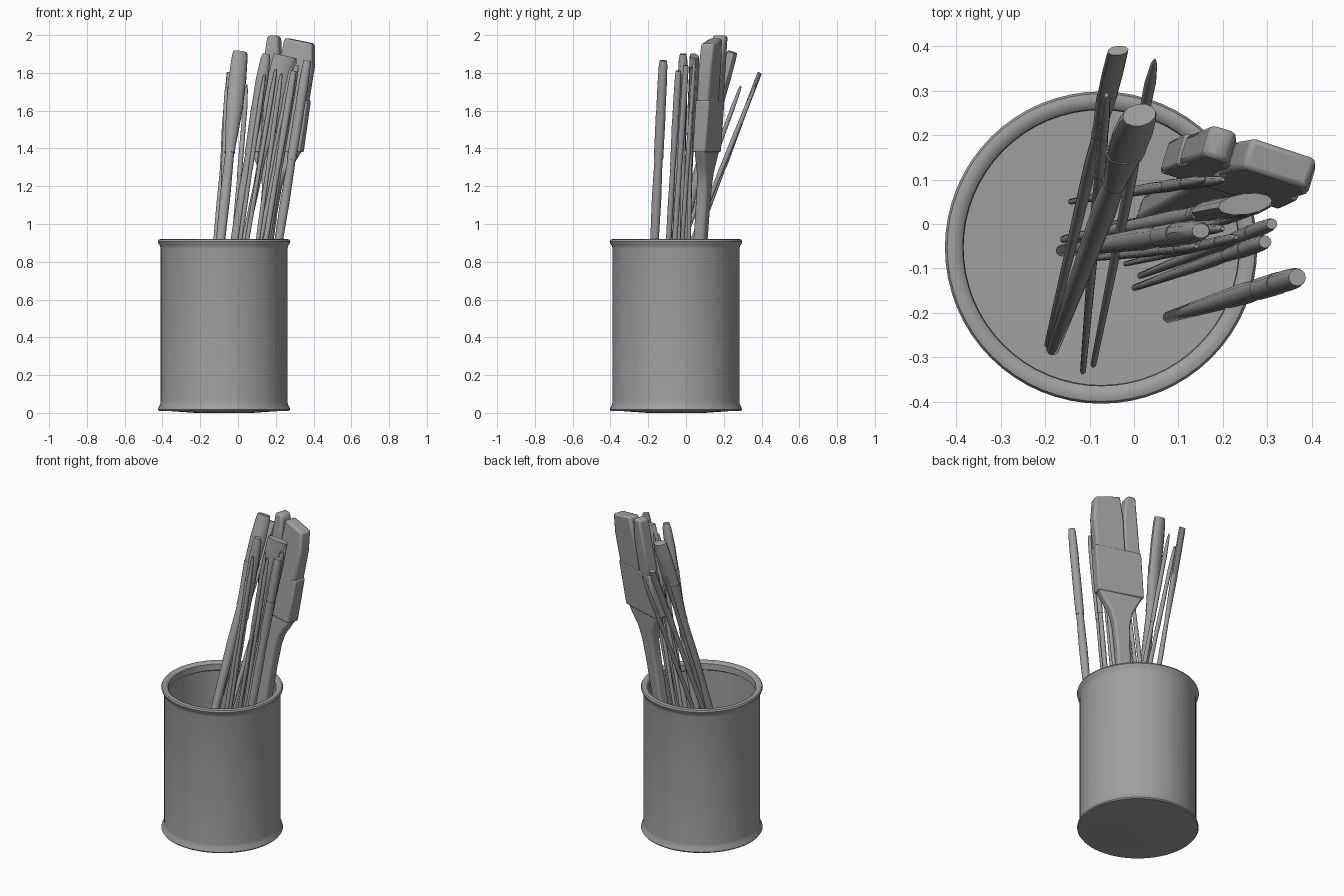
import bpy, bmesh, math
from mathutils import Vector, Matrix

cube = bpy.data.objects.get("Cube")
if cube:
    bpy.data.objects.remove(cube, do_unlink=True)

grey = bpy.data.materials.new("plain grey")
grey.use_nodes = True
COLOUR = (0.35, 0.35, 0.35, 1)
grey.diffuse_color = COLOUR
grey.node_tree.nodes["Principled BSDF"].inputs["Base Color"].default_value = COLOUR


def finish(bm, name, angle=35):
    """Turn a bmesh into a shaded, coloured object."""
    bmesh.ops.recalc_face_normals(bm, faces=bm.faces)
    mesh = bpy.data.meshes.new(name)
    bm.to_mesh(mesh)
    bm.free()
    mesh.materials.append(grey)
    obj = bpy.data.objects.new(name, mesh)
    bpy.context.collection.objects.link(obj)
    bpy.ops.object.select_all(action='DESELECT')
    obj.select_set(True)
    bpy.context.view_layer.objects.active = obj
    bpy.ops.object.shade_smooth_by_angle(angle=math.radians(angle))
    return obj


def loft(name, rings, origin, u, v, w, sides=12):
    """Join ellipses (height, half width, half depth) along the axis w."""
    bm = bmesh.new()
    loops = []
    for h, a, b in rings:
        loop = []
        for i in range(sides):
            t = 2 * math.pi * i / sides
            loop.append(bm.verts.new(origin + w * h + u * a * math.cos(t) + v * b * math.sin(t)))
        loops.append(loop)
    for low, high in zip(loops, loops[1:]):
        for i in range(sides):
            j = (i + 1) % sides
            bm.faces.new((low[i], low[j], high[j], high[i]))
    bm.faces.new(loops[0])
    bm.faces.new(loops[-1])
    return finish(bm, name)


# Tin can: one closed lathe profile with rolled rims
X, Y, Z = Vector((1, 0, 0)), Vector((0, 1, 0)), Vector((0, 0, 1))
can_profile = [
    (0, .001), (.15, 0), (.325, .012), (.345, .011), (.35, .018), (.347, .028), (.338, .045),
    (.336, .06), (.336, .87), (.339, .885), (.348, .897), (.351, .907), (.346, .917),
    (.335, .92), (.32, .917), (.311, .908), (.309, .87), (.325, .86), (.325, .03), (0, .022)]
loft("tin_can", [(z, max(r, .001), max(r, .001)) for r, z in can_profile],
     Vector((-.074, -.053, 0)), X, Y, Z, 64)


def brush(name, foot, tip, r, wide, deep, end, turn=0):
    """Handle, ferrule and bristles; end is the tip size relative to the head."""
    foot, tip = Vector(foot), Vector(tip)
    w = (tip - foot).normalized()
    length = (tip - foot).length
    u = Matrix.Rotation(math.radians(turn), 3, 'Z') @ X
    u = (u - w * u.dot(w)).normalized()
    v = w.cross(u)
    a, b = .72 * length, .85 * length
    loft(name + "_handle", [(0, r * .25, r * .25), (.012, r * .5, r * .5), (.3 * length, r * .75, r * .75),
                            (.6 * length, r, r), (a, r * .85, r * .85)], foot, u, v, w)
    loft(name + "_ferrule", [(a - .01, r, r), (a + .03, r, r),
                             (b, wide, deep)], foot, u, v, w)
    loft(name + "_bristles", [(b, wide * .94, deep * .94), (b + .5 * (length - b), wide, deep * .95),
                              (length - .03, wide * (.5 + .5 * end), deep * (.5 + .5 * end)),
                              (length, wide * end, deep * end)], foot, u, v, w)


# Artist brushes: foot, tip, handle radius, head half sizes, tip ratio, turn
brush("large_flat_brush", (-.184, -.285, .04), (.012, .245, 1.91), .028, .048, .032, .8, 15)
brush("back_flat_brush", (-.195, -.275, .06), (-.036, .39, 1.80), .015, .025, .012, .95, 10)
brush("back_pointed_brush", (-.092, -.32, .04), (.047, .37, 1.74), .013, .013, .013, .15)
brush("back_thin_brush", (-.115, -.335, .04), (-.062, .29, 1.73), .013, .012, .012, .4)
brush("front_round_brush", (.075, -.21, .03), (.367, -.12, 1.865), .025, .026, .026, .75)
brush("right_upper_brush", (.013, -.117, .03), (.31, 0, 1.84), .015, .017, .017, .7)
brush("right_lower_brush", (0, -.144, .03), (.295, -.04, 1.81), .015, .019, .019, .75)
brush("round_mop_brush", (-.165, -.06, .03), (.15, -.015, 1.90), .026, .033, .028, .6)
brush("wide_filbert_brush", (-.16, -.035, .03), (.25, .045, 1.89), .018, .066, .025, .95, 8)
brush("left_liner_brush", (-.144, .05, .03), (.16, .10, 1.88), .013, .012, .012, .2)

# Thin liner brushes in the middle of the bunch
liners = [((-.10, .06), (.20, .10, 1.86)), ((-.05, -.08), (.305, .045, 1.87)),
          ((-.10, -.03), (.20, -.01, 1.82)), ((-.02, -.09), (.23, -.03, 1.80)),
          ((-.06, 0), (.28, .03, 1.83)), ((-.12, -.08), (.14, -.05, 1.79))]
for i, (foot, tip) in enumerate(liners):
    brush("liner_brush_%d" % (i + 1), (*foot, .03), tip, .012, .013, .012, .35)

# Wide paint brush: outlines across its width, leaning with the bunch
turn = math.radians(-17)
across = Vector((math.cos(turn), math.sin(turn), 0))
through = Vector((-math.sin(turn), math.cos(turn), 0))
lean = Vector((.128, .07, 1))
base = Vector((.027, .013, 0))


def slab(name, outline, depth, bevel):
    """Extrude an outline of (width position, height) by the given depth."""
    bm = bmesh.new()
    face = bm.faces.new([bm.verts.new(base + across * s + lean * h - through * depth / 2)
                         for s, h in outline])
    moved = bmesh.ops.extrude_face_region(bm, geom=[face])["geom"]
    bmesh.ops.translate(bm, vec=through * depth,
                        verts=[g for g in moved if isinstance(g, bmesh.types.BMVert)])
    bmesh.ops.recalc_face_normals(bm, faces=bm.faces)
    obj = finish(bm, name)
    mod = obj.modifiers.new("soft_edges", 'BEVEL')
    mod.width = bevel
    mod.segments = 2
    mod.limit_method = 'ANGLE'
    mod.angle_limit = math.radians(40)


half = [(.025, .03), (.04, .2), (.042, 1.05), (.05, 1.2), (.068, 1.27), (.105, 1.33), (.138, 1.39)]
slab("wide_brush_handle", half + [(-s, h) for s, h in reversed(half)], .06, .012)
slab("wide_brush_ferrule", [(-.142, 1.38), (.142, 1.38), (.145, 1.655), (-.14, 1.655)], .075, .008)
slab("wide_brush_bristles_right", [(-.042, 1.64), (.138, 1.64), (.145, 1.83), (.128, 1.955),
                                   (-.028, 1.985), (-.042, 1.85)], .072, .012)
slab("wide_brush_bristles_left", [(-.134, 1.64), (-.042, 1.64), (-.042, 1.85), (-.062, 1.985),
                                  (-.085, 2.0), (-.125, 1.995)], .072, .012)
